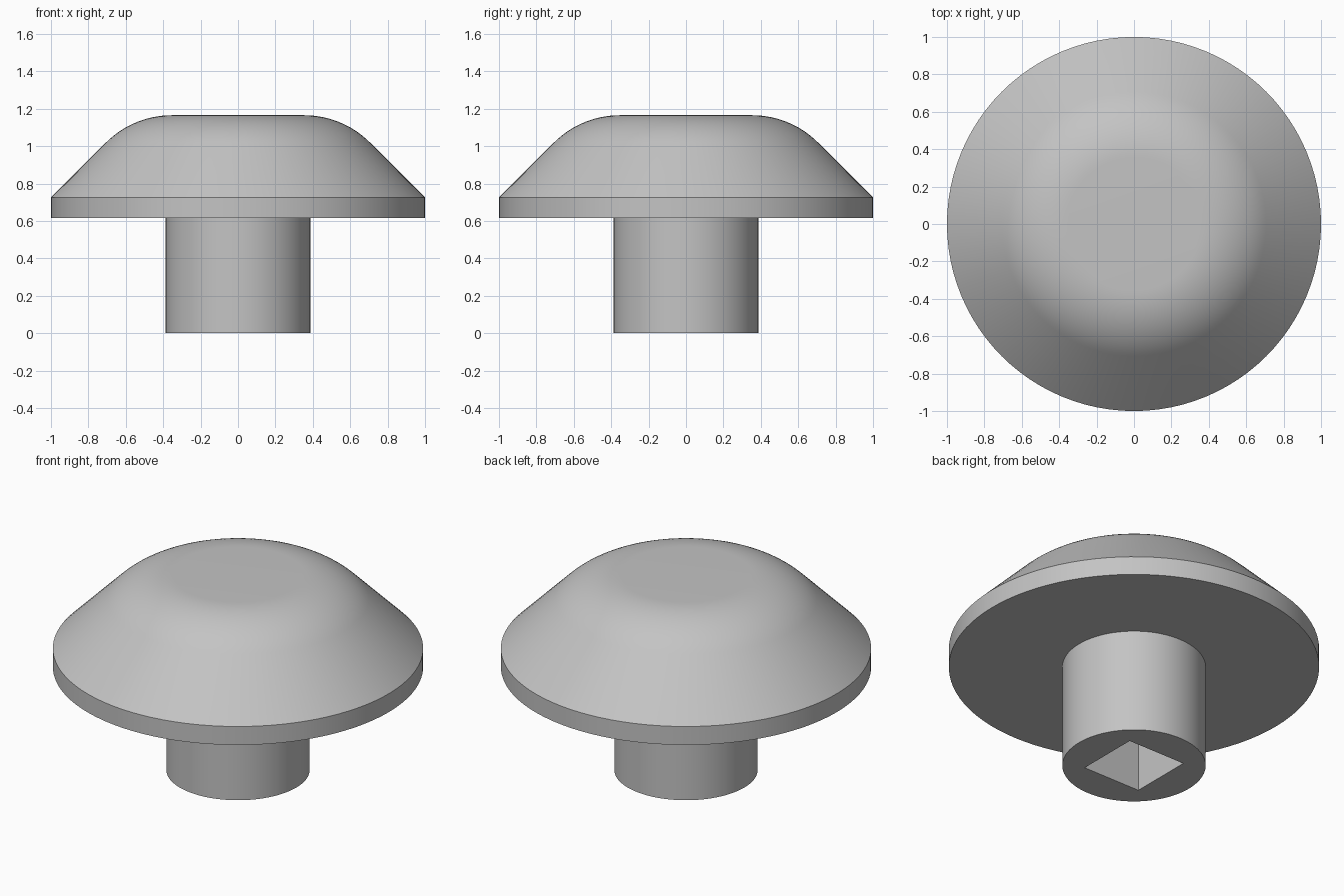
import bpy
import bmesh
from math import sin, cos, radians, tau

cube = bpy.data.objects.get("Cube")
if cube:
    bpy.data.objects.remove(cube, do_unlink=True)

SEGMENTS = 96
STEM_RADIUS, RIM_BOTTOM, RIM_TOP = 0.387, 0.615, 0.725
TOP, CROWN_RADIUS, FLAT_RADIUS = 1.165, 0.5, 0.353
HOLE_SIDE, HOLE_DEPTH = 0.378, 0.6

grey = bpy.data.materials.new("plain grey")
grey.use_nodes = True
colour = (0.55, 0.55, 0.55, 1)
grey.diffuse_color = colour
grey.node_tree.nodes["Principled BSDF"].inputs["Base Color"].default_value = colour


def lathe(name, profile):
    """Closed solid of revolution about z; the profile runs from bottom to top."""
    bm = bmesh.new()
    rings = []
    for r, z in profile:
        rings.append([bm.verts.new((r * cos(tau * i / SEGMENTS), r * sin(tau * i / SEGMENTS), z))
                      for i in range(SEGMENTS)])
    for low, high in zip(rings, rings[1:]):
        for i in range(SEGMENTS):
            j = (i + 1) % SEGMENTS
            bm.faces.new((low[i], low[j], high[j], high[i]))
    bm.faces.new(rings[0][::-1])
    bm.faces.new(rings[-1])
    mesh = bpy.data.meshes.new(name)
    bm.to_mesh(mesh)
    bm.free()
    mesh.materials.append(grey)
    obj = bpy.data.objects.new(name, mesh)
    bpy.context.collection.objects.link(obj)
    return obj


# Stem, flat rim, conical shoulder and rounded crown
crown = [(FLAT_RADIUS + CROWN_RADIUS * sin(radians(a)),
          TOP - CROWN_RADIUS * (1 - cos(radians(a)))) for a in range(45, -1, -3)]
knob = lathe("knob", [(STEM_RADIUS, 0), (STEM_RADIUS, RIM_BOTTOM),
                      (1, RIM_BOTTOM), (1, RIM_TOP)] + crown)

# Square socket cut up into the stem
bpy.ops.mesh.primitive_cube_add(size=1)
cutter = bpy.context.object
cutter.name = "socket_cutter"
cutter.scale = (HOLE_SIDE, HOLE_SIDE, HOLE_DEPTH * 2)
cutter.data.materials.append(grey)
cutter.hide_render = True
socket = knob.modifiers.new("socket", "BOOLEAN")
socket.operation = "DIFFERENCE"
socket.solver = "EXACT"
socket.object = cutter

bpy.ops.object.select_all(action="DESELECT")
knob.select_set(True)
bpy.context.view_layer.objects.active = knob
bpy.ops.object.modifier_apply(modifier=socket.name)
bpy.data.objects.remove(cutter, do_unlink=True)
bpy.ops.object.shade_smooth_by_angle(angle=radians(30))
